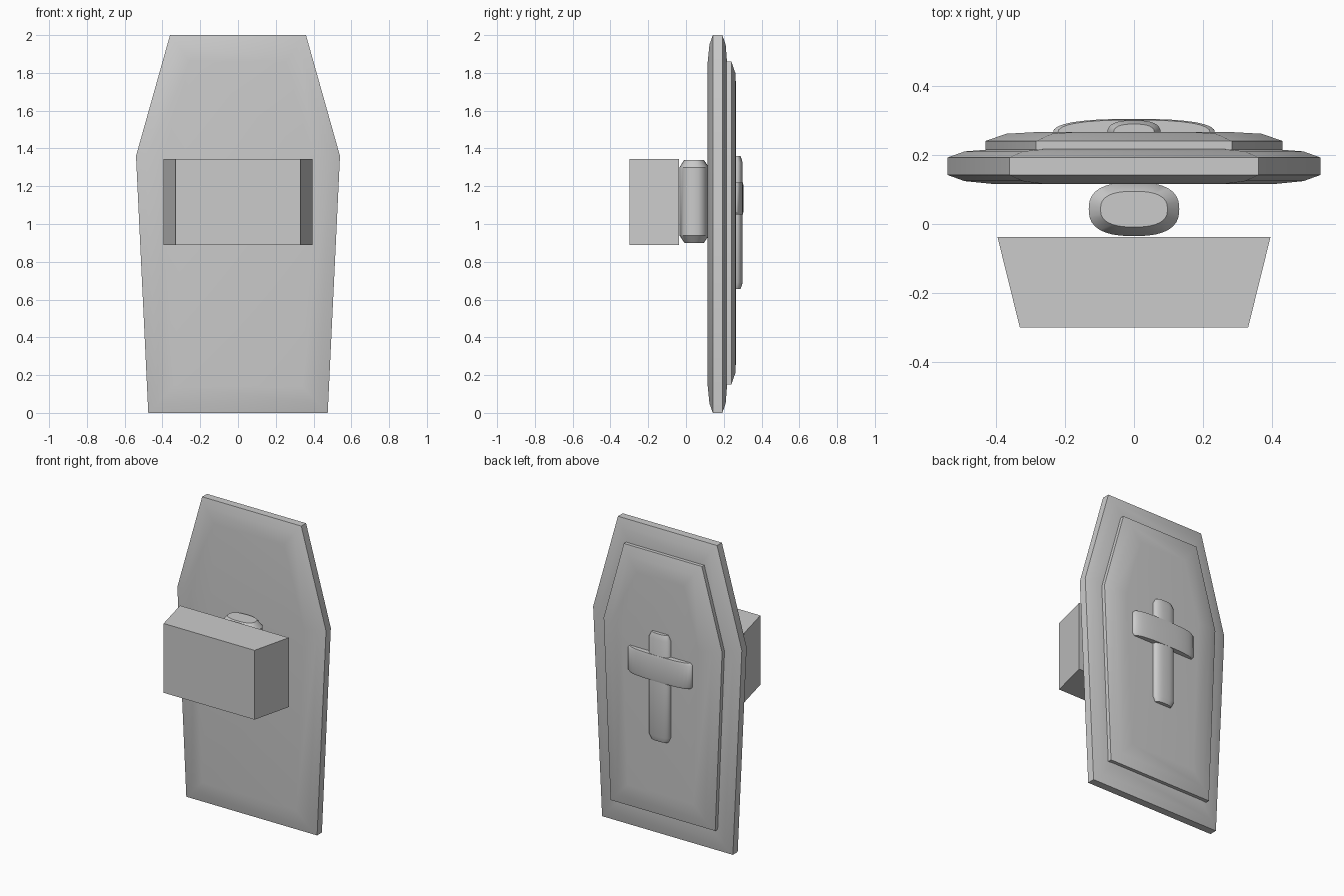
import bpy, bmesh, math
from mathutils import Vector

if "Cube" in bpy.data.objects:
    bpy.data.objects.remove(bpy.data.objects["Cube"])

grey = bpy.data.materials.new("plain grey")
grey.use_nodes = True
COLOUR = (0.6, 0.6, 0.6, 1)
grey.diffuse_color = COLOUR
grey.node_tree.nodes["Principled BSDF"].inputs["Base Color"].default_value = COLOUR


def loft(name, rings, smooth=None):
    """Skin a stack of equal-length point rings and cap both ends."""
    bm = bmesh.new()
    rows = [[bm.verts.new(p) for p in ring] for ring in rings]
    n = len(rows[0])
    for a, b in zip(rows, rows[1:]):
        for i in range(n):
            j = (i + 1) % n
            bm.faces.new((a[i], a[j], b[j], b[i]))
    bm.faces.new(rows[0])
    bm.faces.new(rows[-1])
    bmesh.ops.recalc_face_normals(bm, faces=bm.faces)
    mesh = bpy.data.meshes.new(name)
    bm.to_mesh(mesh)
    bm.free()
    mesh.materials.append(grey)
    obj = bpy.data.objects.new(name, mesh)
    bpy.context.collection.objects.link(obj)
    if smooth:
        bpy.ops.object.select_all(action='DESELECT')
        obj.select_set(True)
        bpy.context.view_layer.objects.active = obj
        bpy.ops.object.shade_smooth_by_angle(angle=math.radians(smooth))


def inset(points, d):
    """Offset a counter-clockwise outline inwards by d with mitred corners."""
    out = []
    for i, p in enumerate(points):
        e1 = (p - points[i - 1]).normalized()
        e2 = (points[(i + 1) % len(points)] - p).normalized()
        n1, n2 = Vector((-e1.y, e1.x)), Vector((-e2.y, e2.x))
        out.append(p + (n1 + n2) * d / (1 + n1.dot(n2)))
    return out


def slab(name, half, profile):
    """Six-sided board; profile lists (inset, y) from front to back."""
    pts = [Vector(p) for p in half] + [Vector((-x, z)) for x, z in reversed(half)]
    loft(name, [[(p.x, y, p.y) for p in inset(pts, d)] for d, y in profile], 36)


def pillow(name, rx, ry, cy, z0, z1, taper, shrink, n=32):
    """Upright rounded bar with an oval section and bevelled ends."""
    def ring(z, s):
        pts = []
        for i in range(n):
            a = 2 * math.pi * i / n
            c, q = math.cos(a), math.sin(a)
            pts.append(((rx - s) * math.copysign(abs(c) ** 0.78, c),
                        cy + (ry - s * ry / rx * 1.3) * math.copysign(abs(q) ** 0.78, q), z))
        return pts
    loft(name, [ring(z0, shrink), ring(z0 + taper, 0),
                ring(z1 - taper, 0), ring(z1, shrink)], 36)


# Main board with softly domed front and back
slab("shield_board", [(0.475, 0), (0.54, 1.36), (0.36, 2)],
     [(0.14, 0.115), (0.05, 0.124), (0, 0.142), (0, 0.192), (0.05, 0.21), (0.14, 0.217)])

# Smaller raised panel on the back
slab("raised_panel", [(0.38, 0.15), (0.43, 1.335), (0.283, 1.86)],
     [(0, 0.19), (0, 0.24), (0.06, 0.261), (0.15, 0.266)])

# Cross emblem
pillow("cross_upright", 0.077, 0.036, 0.264, 0.655, 1.36, 0.035, 0.018)
pillow("cross_bar", 0.235, 0.042, 0.262, 1.05, 1.22, 0.014, 0.014)

# Arm joint and the tapered block in front of it
pillow("arm_joint", 0.131, 0.078, 0.043, 0.9, 1.34, 0.04, 0.034)
loft("arm_block", [[(-x, y, 0.89), (x, y, 0.89), (x, y, 1.345), (-x, y, 1.345)]
                   for x, y in ((0.33, -0.3), (0.395, -0.037))])
